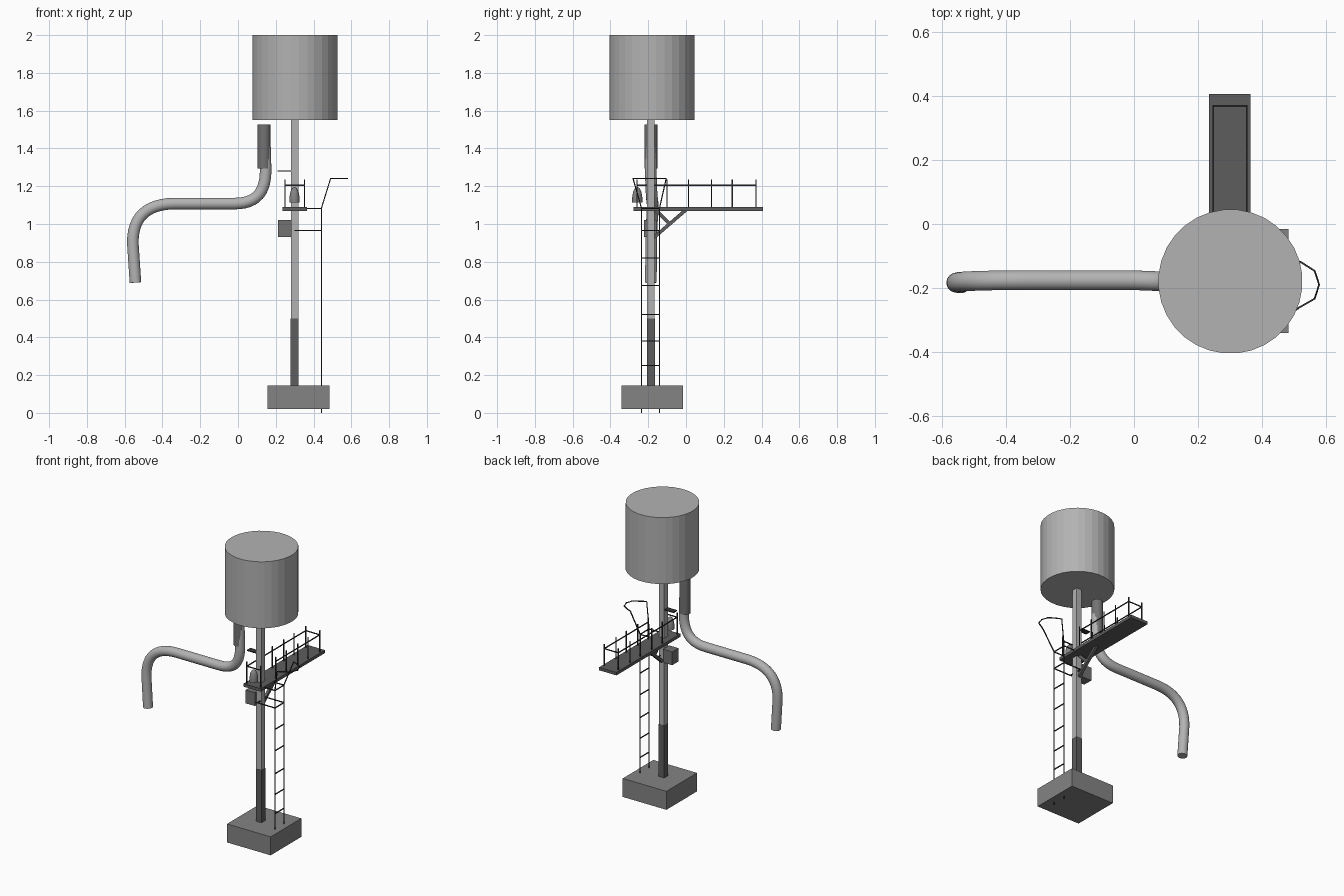
import bpy, bmesh, math
from mathutils import Vector

if "Cube" in bpy.data.objects:
    bpy.data.objects.remove(bpy.data.objects["Cube"])

def mat(name, v):
    m = bpy.data.materials.new(name)
    m.diffuse_color = (v, v, v, 1)
    m.use_nodes = True
    m.node_tree.nodes["Principled BSDF"].inputs["Base Color"].default_value = m.diffuse_color
    return m

LIGHT = mat("light grey", 0.45)
CONCRETE = mat("concrete grey", 0.23)
MID = mat("mid grey", 0.17)
DARK = mat("dark grey", 0.11)
IRON = mat("iron black", 0.035)
PY = -0.186  # shared depth of post and pipe

def finish(name, bm, m, smooth=False):
    bmesh.ops.recalc_face_normals(bm, faces=bm.faces)
    me = bpy.data.meshes.new(name)
    bm.to_mesh(me)
    bm.free()
    ob = bpy.data.objects.new(name, me)
    bpy.context.collection.objects.link(ob)
    me.materials.append(m)
    if smooth:
        bpy.ops.object.select_all(action='DESELECT')
        ob.select_set(True)
        bpy.context.view_layer.objects.active = ob
        bpy.ops.object.shade_smooth_by_angle(angle=math.radians(40))
    return ob

def box(name, lo, hi, m):
    bm = bmesh.new()
    bmesh.ops.create_cube(bm, size=1)
    for v in bm.verts:
        v.co = [lo[i] + (v.co[i] + 0.5) * (hi[i] - lo[i]) for i in range(3)]
    return finish(name, bm, m)

def sweep(bm, pts, r, n):
    """Closed tube of n sides along a list of points."""
    pts = [Vector(p) for p in pts]
    rings = []
    for i, p in enumerate(pts):
        t = Vector()
        if i:
            t += (p - pts[i - 1]).normalized()
        if i < len(pts) - 1:
            t += (pts[i + 1] - p).normalized()
        t.normalize()
        ref = Vector((0, 1, 0)) if abs(t.y) < 0.8 else Vector((0, 0, 1))
        a = t.cross(ref).normalized()
        b = t.cross(a)
        rings.append([bm.verts.new(p + r * (a * math.cos(w) + b * math.sin(w)))
                      for w in (math.tau * (k + 0.5) / n for k in range(n))])
    for u, v in zip(rings, rings[1:]):
        for k in range(n):
            bm.faces.new((u[k], u[(k + 1) % n], v[(k + 1) % n], v[k]))
    bm.faces.new(rings[0])
    bm.faces.new(rings[-1])

def tubes(name, paths, r, m, n=6, smooth=False):
    bm = bmesh.new()
    for p in paths:
        sweep(bm, p, r, n)
    return finish(name, bm, m, smooth)

def bend(a, b, c, d, steps=12):
    a, b, c, d = map(Vector, (a, b, c, d))
    out = []
    for i in range(steps + 1):
        t = i / steps
        s = 1 - t
        out.append(a * s**3 + b * 3 * s * s * t + c * 3 * s * t * t + d * t**3)
    return out

# Foundation, post and tank
box("foundation_block", (0.157, -0.342, 0.02), (0.484, -0.015, 0.145), CONCRETE)
box("post_lower", (0.279, PY - 0.021, 0.14), (0.321, PY + 0.021, 0.5), DARK)
box("post_upper", (0.28, PY - 0.02, 0.5), (0.32, PY + 0.02, 1.56), LIGHT)
tubes("water_tank", [((0.302, -0.18, 1.55)), ] and [[(0.302, -0.18, 1.55), (0.302, -0.18, 2.0)]],
      0.226, LIGHT, 32)

# Spout pipe and its sleeve
path = [(0.14, PY, 1.5)]
path += bend((0.146, PY, 1.30), (0.15, PY, 1.17), (0.10, -0.178, 1.108), (-0.02, -0.176, 1.108))
path += bend((-0.34, -0.176, 1.108), (-0.48, -0.176, 1.105), (-0.558, -0.18, 1.04), (-0.557, -0.184, 0.90))
path += [(-0.543, PY, 0.69)]
tubes("spout_pipe", [path], 0.031, LIGHT, 20, True)
tubes("spout_sleeve", [[(0.138, PY, 1.295), (0.138, PY, 1.528)]], 0.035, MID, 20, True)

# Platform, brackets
box("platform_deck", (0.235, -0.277, 1.07), (0.365, 0.408, 1.09), DARK)
tubes("platform_brace", [[(0.3, -0.168, 0.93), (0.3, 0.0, 1.075)],
                         [(0.3, -0.16, 1.075), (0.3, -0.085, 1.0)]], 0.013, DARK, 4)

# Railing: full left side, far end, right side open at the ladder
ys = (-0.26, -0.10, 0.013, 0.135, 0.245, 0.37)
L, R, TOP = 0.248, 0.353, 1.205
posts = [[(x, y, 1.085), (x, y, 1.235)] for x in (L, R) for y in ys]
rails = [[(L, ys[0], TOP), (L, ys[-1], TOP)], [(R, ys[1], TOP), (R, ys[-1], TOP)],
         [(L, ys[-1], TOP), (R, ys[-1], TOP)], [(L, ys[0], TOP), (R, ys[0], TOP)]]
tubes("platform_railing", posts + rails, 0.004, IRON, 4)

# Ladder with flared top hoop and stays to the post
LX, Y0, Y1 = 0.442, -0.236, -0.14
hoop = [(LX, Y0, 0), (LX, Y0, 1.085), (0.49, -0.28, 1.24), (0.517, -0.262, 1.24),
        (0.566, -0.234, 1.24), (0.58, -0.19, 1.24), (0.566, -0.147, 1.24),
        (0.527, -0.122, 1.24), (0.49, -0.105, 1.24), (LX, Y1, 1.085), (LX, Y1, 0)]
rungs = [[(LX, Y0, z), (LX, Y1, z)] for z in (0.25, 0.38, 0.52, 0.675, 0.82, 0.965, 1.083)]
stays = [[(0.30, y, z), (LX, y, z)] for z in (0.965, 1.083) for y in (Y0, Y1)]
stays.append([(0.31, Y0, 0.965), (0.31, Y1, 0.965)])
tubes("access_ladder", [hoop] + rungs + stays, 0.004, IRON, 4)

# Control box, small shelf plate and lamp
box("control_box", (0.212, -0.222, 0.93), (0.282, -0.155, 1.02), MID)
box("shelf_plate", (0.21, -0.206, 1.278), (0.285, -0.168, 1.284), IRON)
bm = bmesh.new()
prof = [(0.027, 1.115), (0.027, 1.14), (0.022, 1.17), (0.012, 1.19), (0.0, 1.196)]
vs = [bm.verts.new((0.299 + r, -0.258, z)) for r, z in [(0, 1.115)] + prof]
es = [bm.edges.new(e) for e in zip(vs, vs[1:])]
bmesh.ops.spin(bm, geom=vs + es, cent=(0.299, -0.258, 0), axis=(0, 0, 1),
               angle=math.tau, steps=12)
bmesh.ops.remove_doubles(bm, verts=bm.verts, dist=1e-4)
finish("signal_lamp", bm, CONCRETE, True)
